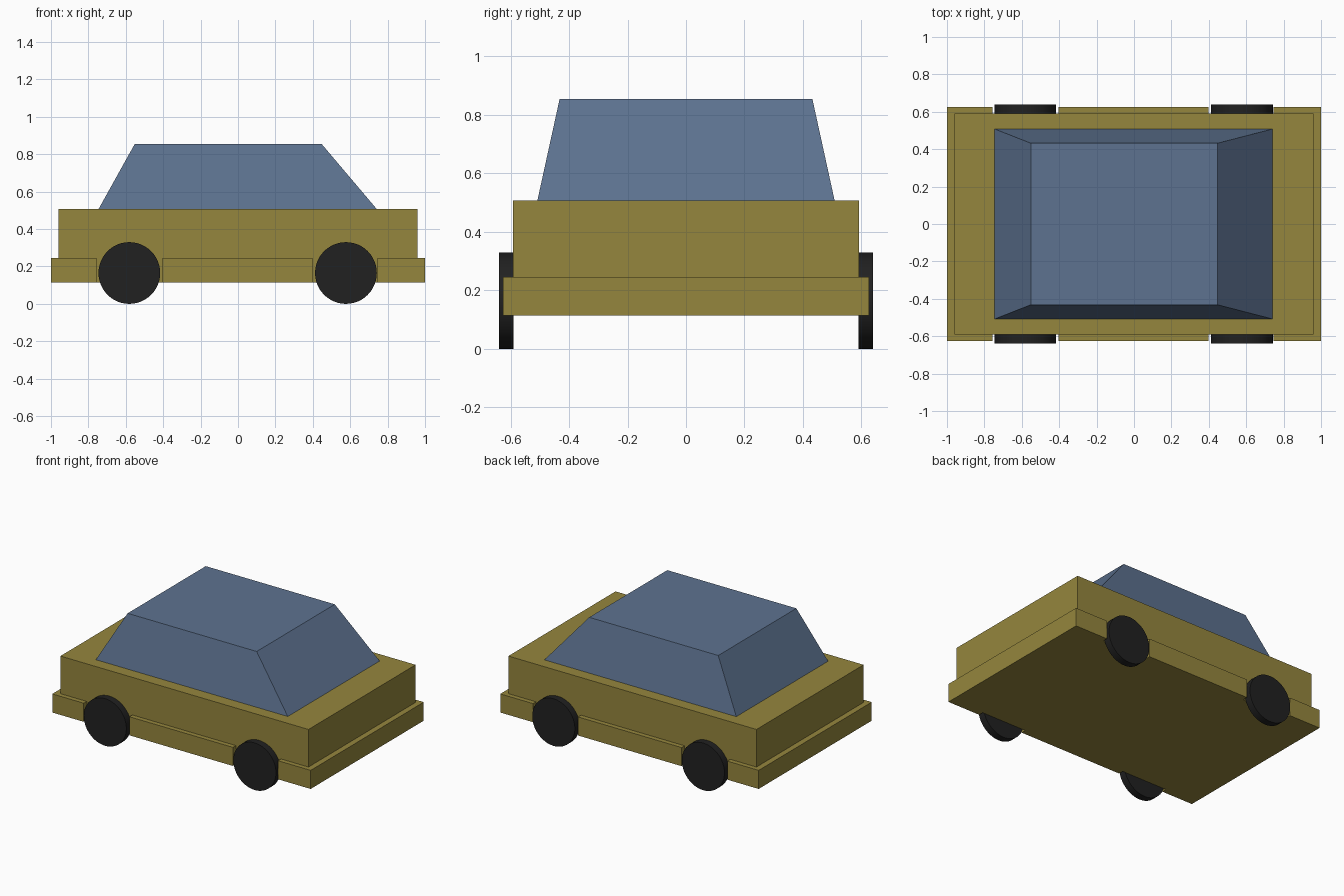
import bpy, bmesh, math

if "Cube" in bpy.data.objects:
    bpy.data.objects.remove(bpy.data.objects["Cube"])


def material(name, rgb):
    m = bpy.data.materials.new(name)
    m.diffuse_color = (*rgb, 1)
    m.use_nodes = True
    m.node_tree.nodes["Principled BSDF"].inputs["Base Color"].default_value = m.diffuse_color
    return m


PAINT = material("paint", (0.30, 0.24, 0.047))
GLASS = material("glass", (0.11, 0.17, 0.28))
RUBBER = material("rubber", (0.015, 0.015, 0.015))


def rect(x0, x1, y):
    return [(x0, -y), (x1, -y), (x1, y), (x0, y)]


def loft(name, bottom, top, z0, z1, mat):
    """Closed solid between two outlines with equal point counts."""
    bm = bmesh.new()
    lo = [bm.verts.new((x, y, z0)) for x, y in bottom]
    hi = [bm.verts.new((x, y, z1)) for x, y in top]
    bm.faces.new(lo[::-1])
    bm.faces.new(hi)
    n = len(lo)
    for i in range(n):
        j = (i + 1) % n
        bm.faces.new((lo[i], lo[j], hi[j], hi[i]))
    bmesh.ops.recalc_face_normals(bm, faces=bm.faces)
    mesh = bpy.data.meshes.new(name)
    bm.to_mesh(mesh)
    bm.free()
    ob = bpy.data.objects.new(name, mesh)
    bpy.context.collection.objects.link(ob)
    mesh.materials.append(mat)
    return ob


# Lower body: bumpers and sills in one outline, notched at the wheels
side = [(-1, -0.625)]
for x0, x1 in ((-0.757, -0.403), (0.398, 0.747)):
    side += [(x0, -0.625), (x0, -0.59), (x1, -0.59), (x1, -0.625)]
side.append((1, -0.625))
outline = side + [(x, -y) for x, y in reversed(side)]
loft("lower_body", outline, outline, 0.115, 0.245, PAINT)

# Upper body
box = rect(-0.96, 0.96, 0.592)
loft("upper_body", box, box, 0.245, 0.508, PAINT)

# Cabin, tapering to the roof
loft("cabin", rect(-0.745, 0.741, 0.508), rect(-0.552, 0.447, 0.432),
     0.508, 0.855, GLASS)

# Wheels
for x, end in ((-0.581, "rear"), (0.577, "front")):
    for s, flank in ((-1, "right"), (1, "left")):
        bpy.ops.mesh.primitive_cylinder_add(
            vertices=48, radius=0.165, depth=0.05,
            location=(x, s * 0.615, 0.165), rotation=(math.pi / 2, 0, 0))
        wheel = bpy.context.object
        wheel.name = f"{end}_{flank}_wheel"
        wheel.data.materials.append(RUBBER)
        bpy.ops.object.shade_smooth_by_angle(angle=math.radians(30))
